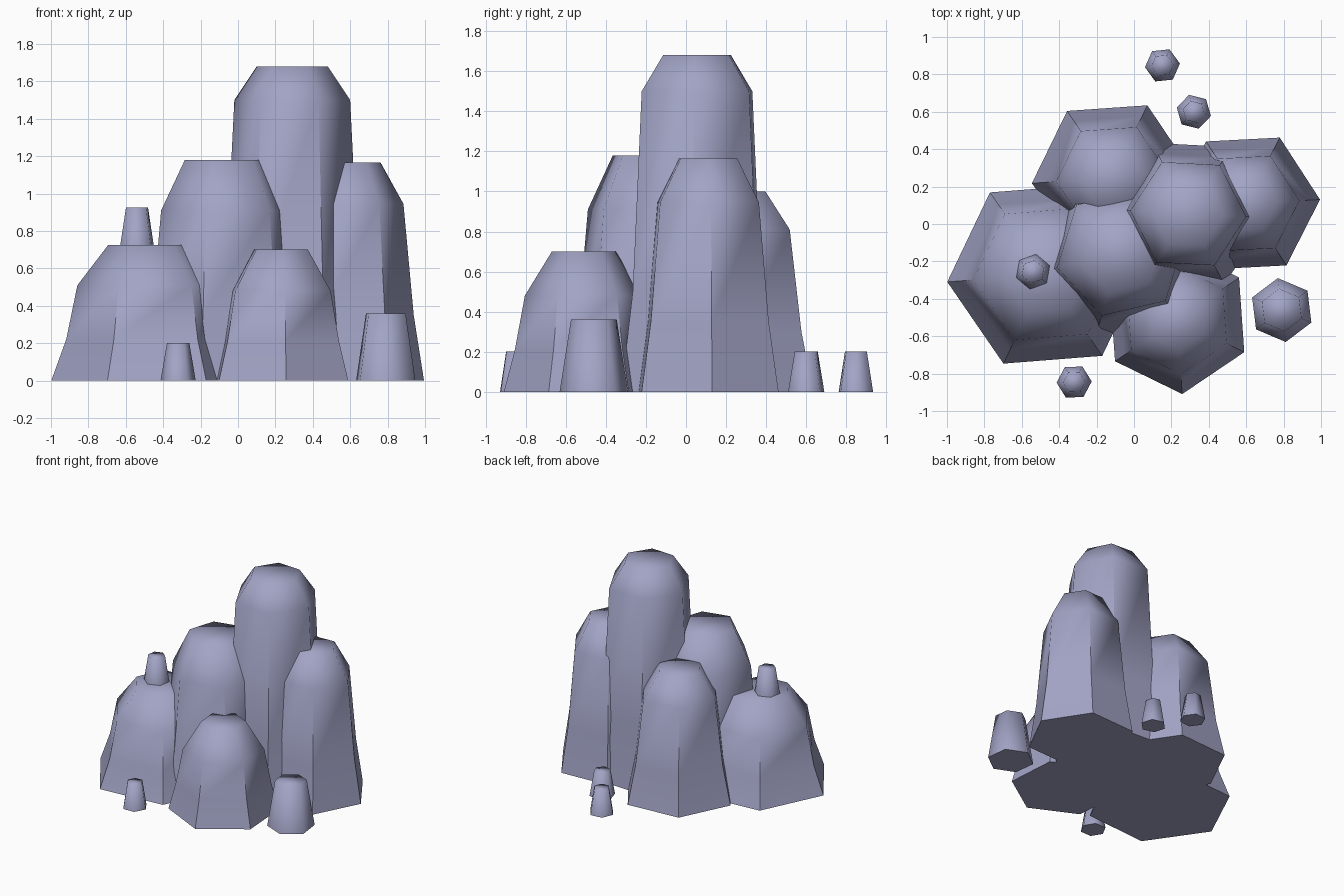
import bpy, bmesh, math

if "Cube" in bpy.data.objects:
    bpy.data.objects.remove(bpy.data.objects["Cube"])

stone = bpy.data.materials.new("blue_grey_stone")
stone.diffuse_color = (0.36, 0.37, 0.56, 1)
stone.use_nodes = True
stone.node_tree.nodes["Principled BSDF"].inputs["Base Color"].default_value = stone.diffuse_color


def hex_stack(name, x, y, rot, rings, sharp_rings=0):
    """Six-sided stack of (radius, z) rings; walls stay creased below sharp_rings."""
    bm = bmesh.new()
    loops = []
    for r, z in rings:
        loop = []
        for i in range(6):
            a = math.radians(rot + 60 * i)
            loop.append(bm.verts.new((x + r * math.cos(a), y + r * math.sin(a), z)))
        loops.append(loop)
    for low, high in zip(loops, loops[1:]):
        for i in range(6):
            j = (i + 1) % 6
            bm.faces.new((low[i], low[j], high[j], high[i]))
    bm.faces.new(loops[-1])
    bm.faces.new(loops[0][::-1])
    for f in bm.faces:
        f.smooth = True
    for i in range(6):
        bm.edges.get((loops[0][i], loops[0][i - 1])).smooth = False
        for k in range(sharp_rings):
            bm.edges.get((loops[k][i], loops[k + 1][i])).smooth = False
    mesh = bpy.data.meshes.new(name)
    bm.to_mesh(mesh)
    bm.free()
    mesh.materials.append(stone)
    bpy.context.collection.objects.link(bpy.data.objects.new(name, mesh))


# Large columns: x, y, rotation, then (radius, z) from foot to flat top
columns = {
    "left_column": (-0.47, -0.268, 4.5, [(.53, 0), (.45, .22), (.39, .51), (.225, .725)]),
    "middle_column": (-0.07, -0.155, 13, [(.47, 0), (.40, .35), (.35, .91), (.22, 1.18)]),
    "tall_column": (.29, .055, -3, [(.425, 0), (.36, .50), (.31, 1.5), (.19, 1.68)]),
    "front_column": (.23, -.51, -26, [(.40, 0), (.345, .21), (.295, .48), (.16, .70)]),
    "right_column": (.60, .11, 3, [(.395, 0), (.34, .35), (.285, .945), (.163, 1.165)]),
    "back_column": (-.117, .248, 4, [(.43, 0), (.365, .30), (.30, .81), (.165, 1.0)]),
}
for name, (x, y, rot, rings) in columns.items():
    hex_stack(name, x, y, rot, rings, 2)

# Small tapered stones: x, y, rotation, foot radius, top radius, base z, top z
pegs = {
    "stone_on_left_column": (-.54, -.255, 20, .095, .063, .725, .925),
    "front_small_stone": (-.32, -.845, 2, .094, .06, 0, .2),
    "back_small_stone": (.32, .60, -14, .094, .06, 0, .2),
    "far_back_small_stone": (.152, .848, 6, .094, .06, 0, .2),
    "right_medium_stone": (.79, -.46, -23, .172, .115, 0, .36),
}
for name, (x, y, rot, r0, r1, z0, z1) in pegs.items():
    hex_stack(name, x, y, rot, [(r0, z0), (r1, z1)])
